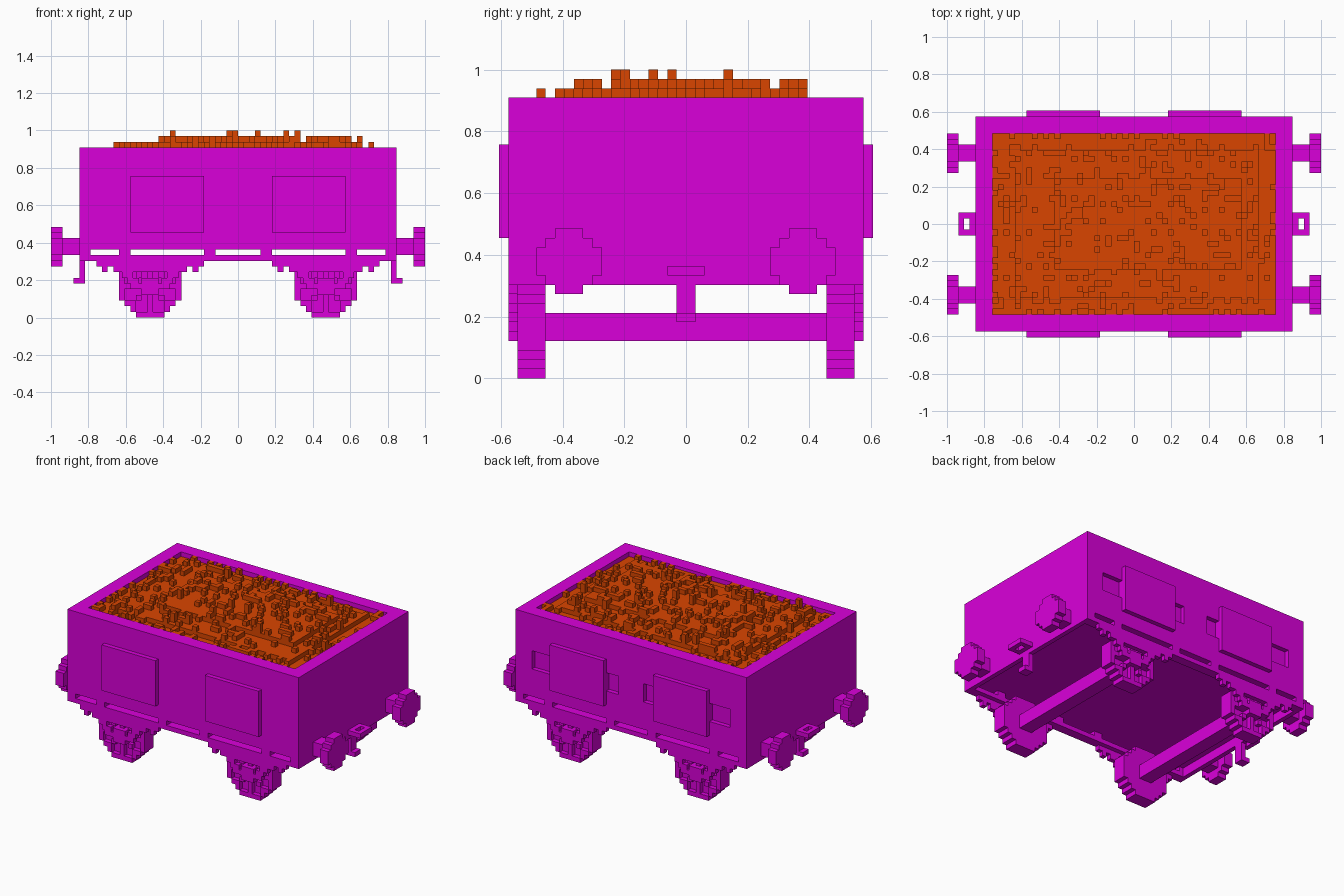
import bpy
import bmesh
import random
from mathutils import Matrix, Vector

U = 1 / 33  # one block of the grid
SIDES = (-1, 1)
random.seed(7)

cube = bpy.data.objects.get("Cube")
if cube:
    bpy.data.objects.remove(cube, do_unlink=True)


def material(name, rgb):
    mat = bpy.data.materials.new(name)
    mat.use_nodes = True
    mat.diffuse_color = (*rgb, 1)
    mat.node_tree.nodes["Principled BSDF"].inputs["Base Color"].default_value = (*rgb, 1)
    return mat


purple = material("purple paint", (0.7, 0.0, 0.7))
orange = material("orange ore", (0.7, 0.06, 0.0))


def finish(name, bm, mat):
    mesh = bpy.data.meshes.new(name)
    bm.to_mesh(mesh)
    bm.free()
    mesh.materials.append(mat)
    obj = bpy.data.objects.new(name, mesh)
    bpy.context.collection.objects.link(obj)
    return obj


def boxes(name, parts, mat=purple):
    """Boxes given as (x, y, z) pairs of block coordinates."""
    bm = bmesh.new()
    for x, y, z in parts:
        low, high = Vector((x[0], y[0], z[0])), Vector((x[1], y[1], z[1]))
        matrix = Matrix.Translation((low + high) / 2 * U) @ Matrix.Diagonal((*((high - low) * U), 1))
        bmesh.ops.create_cube(bm, size=1, matrix=matrix)
    return finish(name, bm, mat)


def relief(name, heights, place, mat):
    """Closed stepped block: a height for each cell, put in space by place(a, b, h)."""
    bm = bmesh.new()

    def quad(*corners):
        bm.faces.new([bm.verts.new(Vector(place(*c)) * U) for c in corners])

    for (a, b), height in heights.items():
        for h in (0, height):
            quad((a, b, h), (a + 1, b, h), (a + 1, b + 1, h), (a, b + 1, h))
        for da, db in ((1, 0), (-1, 0), (0, 1), (0, -1)):
            p = (a + (da > 0), b + (db > 0))
            q = (p[0] + abs(db), p[1] + abs(da))
            for h in range(heights.get((a + da, b + db), 0), height):
                quad((*p, h), (*q, h), (*q, h + 1), (*p, h + 1))
    bmesh.ops.remove_doubles(bm, verts=bm.verts, dist=U / 100)
    bmesh.ops.recalc_face_normals(bm, faces=bm.faces)
    return finish(name, bm, mat)


def span(centre, width):
    return (centre - width / 2, centre + width / 2)


def mirrored(side, a, b):
    return tuple(sorted((side * a, side * b)))


def carve(obj, cutter):
    """Cut one object out of another and remove the cutter."""
    cutter.hide_render = True
    modifier = obj.modifiers.new("carve", "BOOLEAN")
    modifier.operation = "DIFFERENCE"
    modifier.solver = "EXACT"
    modifier.object = cutter
    bpy.context.view_layer.update()
    obj.data = bpy.data.meshes.new_from_object(
        obj.evaluated_get(bpy.context.evaluated_depsgraph_get()))
    obj.modifiers.clear()
    bpy.data.objects.remove(cutter, do_unlink=True)


# Wagon body: thick walls around a load bed, hollow below the floor
body = boxes("wagon_body", [((-28, 28), (-19, 19), (10, 30))])
carve(body, boxes("bed_cutter", [((-25, 25), (-16, 16), (28, 31)),
                                 ((-27, 27), (-17, 17), (9, 12))]))

# Slots along the lower side rails, and guide grooves behind the rear doors
cuts = [((-4, 4), (-21, 21), (11, 12))]
for s in SIDES:
    cuts += [(mirrored(s, a, b), (-21, 21), (11, 12)) for a, b in ((6, 19), (21, 26))]
    cuts.append((mirrored(s, 3, 24), (18, 20), (18, 22)))
carve(body, boxes("slot_cutter", cuts))

# Doors
for s in SIDES:
    for t in SIDES:
        boxes(("left" if s > 0 else "right") + ("_rear" if t > 0 else "_front") + "_door",
              [(mirrored(s, 6, 19), mirrored(t, 18, 20), (15, 25))])

# Ore heap: low terraces with lumps scattered over the whole bed
ore = {}
for x in range(-25, 25):
    for y in range(-16, 16):
        on_middle = -21 <= x < 22 and -13 <= y < 13
        on_top = -14 <= x < 19 and -8 <= y < 8
        chance = random.random()
        ore[x, y] = 1 + on_middle + on_top + (chance < 0.2) + (chance < 0.01)
relief("ore_heap", ore, lambda a, b, h: (a, b, 28 + h), orange)

# Wheel shape: half widths of the disc and of its sunken face, by row from the hub
DISC = (5, 5, 5, 4, 3, 2)
SUNKEN = (4, 4, 4, 3, 2, -1)
wheel = {}
for row in range(-5, 6):
    for col in range(-DISC[abs(row)], DISC[abs(row)] + 1):
        on_rim = abs(col) > SUNKEN[abs(row)]
        on_spoke = row == 0 or col == 0 or abs(row) == abs(col)
        on_hub = max(abs(row), abs(col)) < 2
        wheel[col, row] = 3 if on_rim or on_spoke or on_hub else 2

# Wheels, axles, springs and axle guards
for s in SIDES:
    name = "left" if s > 0 else "right"
    cx = s * 15.5
    boxes(name + "_axle", [(span(cx, 3), (-19, 19), (4, 7))])
    for t in SIDES:
        end = name + ("_rear" if t > 0 else "_front")
        relief(end + "_wheel", wheel,
               lambda a, b, h: (cx + a - 0.5, t * (15 + h), 5 + b), purple)
        plate = mirrored(t, 18, 19)
        spring = [(span(cx, 19), plate, (9, 10)), (span(cx, 13), plate, (8, 9))]
        spring += [(span(cx + k, 1), plate, (8, 9)) for k in (-8, 8)]
        spring += [(span(cx + k * side, 2), plate, (z, z + 1))
                   for side in SIDES for k, z in ((4, 7), (3, 6), (2.5, 5))]
        boxes(end + "_spring_and_guard", spring)

# Buffers, coupling rings and hanging hooks at both ends
for s in SIDES:
    name = "left" if s > 0 else "right"
    for t in SIDES:
        cy = t * 12.5
        head = [(mirrored(s, 31, 33), span(cy, w), (a, b)) for w, a, b in
                ((3, 9, 10), (5, 10, 11), (7, 11, 14), (5, 14, 15), (3, 15, 16))]
        head.append((mirrored(s, 28, 31), span(cy, 3), (11, 14)))
        boxes(name + ("_rear" if t > 0 else "_front") + "_buffer", head)
    ring = [(mirrored(s, 28, 31), y, (11, 12)) for y in ((-2, -1), (1, 2))]
    ring += [(mirrored(s, a, a + 1), (-1, 1), (11, 12)) for a in (28, 30)]
    boxes(name + "_coupling_ring", ring)
    boxes(name + "_hanging_hook", [(mirrored(s, 27, 28), (-1, 1), (6, 10)),
                                   (mirrored(s, 28, 29), (-1, 1), (6, 7))])
